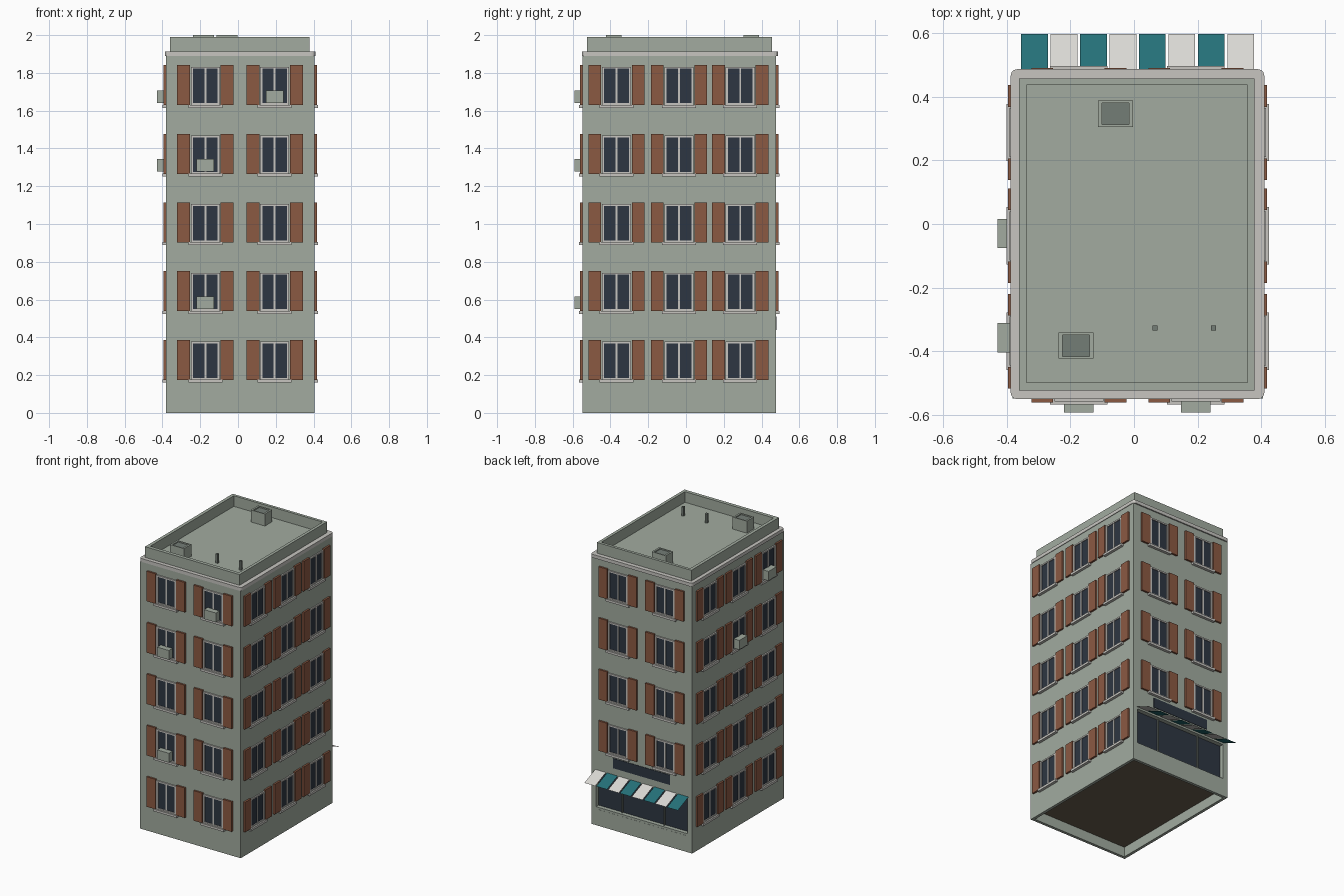
import bpy, bmesh
from math import radians
from mathutils import Vector

if "Cube" in bpy.data.objects:
    bpy.data.objects.remove(bpy.data.objects["Cube"])


def material(name, rgb):
    m = bpy.data.materials.new(name)
    m.use_nodes = True
    m.diffuse_color = (*rgb, 1)
    m.node_tree.nodes["Principled BSDF"].inputs["Base Color"].default_value = (*rgb, 1)
    return m


wall = material("wall_grey_green", (.36, .41, .35))
trim = material("trim_light_grey", (.57, .56, .53))
shutter = material("shutter_terracotta", (.26, .1, .055))
glass = material("dark_glass", (.027, .037, .054))
teal = material("awning_teal", (.018, .165, .19))
cream = material("awning_white", (.7, .69, .66))
grille = material("grille_grey", (.175, .205, .18))
earth = material("underside_brown", (.14, .11, .075))


def box(bm, x, y, z, mat=0):
    """Box between (low, high) pairs on each axis."""
    made = bmesh.ops.create_cube(bm, size=1)["verts"]
    for v in made:
        v.co = [r[1] if c > 0 else r[0] for c, r in zip(v.co, (x, y, z))]
    for f in {f for v in made for f in v.link_faces}:
        f.material_index = mat
    return made


def pocket(bm, direction, spans, depth, mat):
    """Sink a rectangle into the face that looks along direction."""
    d = Vector(direction)
    bm.normal_update()
    face = max(bm.faces, key=lambda f: (f.normal.dot(d) > .9, f.calc_area()))
    bmesh.ops.inset_individual(bm, faces=[face], thickness=.005)
    mid = face.calc_center_median()
    for v in face.verts:
        for axis, (lo, hi) in spans.items():
            v.co[axis] = hi if v.co[axis] > mid[axis] else lo
    floor = bmesh.ops.extrude_discrete_faces(bm, faces=[face])["faces"][0]
    for v in floor.verts:
        v.co -= d * depth
    floor.material_index = mat


def mesh_from(name, bm, mats):
    bm.normal_update()
    me = bpy.data.meshes.new(name)
    bm.to_mesh(me)
    bm.free()
    for m in mats:
        me.materials.append(m)
    return me


def place(name, me, loc=(0, 0, 0), turn=0):
    ob = bpy.data.objects.new(name, me)
    ob.location = loc
    ob.rotation_euler.z = radians(turn)
    bpy.context.collection.objects.link(ob)
    return ob


def block(name, x, y, z, mat):
    bm = bmesh.new()
    box(bm, x, y, z)
    return place(name, mesh_from(name, bm, [mat]))


X0, X1, Y0, Y1 = -.382, .405, -.548, .477
TOP = 1.89

# Main body, hollow underneath, with a shop recess in the back wall
bm = bmesh.new()
box(bm, (X0, X1), (Y0, Y1), (0, TOP))
pocket(bm, (0, 0, -1), {0: (X0 + .02, X1 - .02), 1: (Y0 + .02, Y1 - .02)}, .07, 1)
pocket(bm, (0, 1, 0), {0: (-.345, .37), 2: (.115, .38)}, .03, 2)
place("building_body", mesh_from("building_body", bm, [wall, earth, glass]))

# Shop mullions, sill and sign
for x in (-.15, .18):
    block("shop_mullion", (x - .004, x + .004), (Y1 - .031, Y1 - .018), (.115, .38), grille)
block("shop_sill", (-.345, .37), (Y1 - .031, Y1 - .001), (.114, .13), wall)
block("shop_sign", (-.21, .235), (Y1 - .002, Y1 + .003), (.44, .51), glass)

# Striped awning made of separate flat strips
for i in range(8):
    x = -.354 + i * .0924
    bm = bmesh.new()
    bm.faces.new([bm.verts.new(p) for p in (
        (x, Y1, .393), (x + .084, Y1, .393), (x + .084, .597, .343), (x, .597, .343))][::-1])
    bm.normal_update()
    if bm.faces[:] and next(iter(bm.faces)).normal.z < 0:
        bmesh.ops.reverse_faces(bm, faces=bm.faces[:])
    place("awning_strip", mesh_from("awning_strip", bm, [cream if i % 2 else teal]))

# Cornice with rounded corners
bm = bmesh.new()
box(bm, (X0 - .005, X1 + .004), (Y0 - .002, .486), (TOP, 1.914))
corners = [e for e in bm.edges if abs(e.verts[0].co.z - e.verts[1].co.z) > .01]
bmesh.ops.bevel(bm, geom=corners, offset=.02, segments=3, affect='EDGES', profile=.5)
place("cornice", mesh_from("cornice", bm, [trim]))

# Parapet and roof deck
bm = bmesh.new()
box(bm, (-.361, .378), (-.523, .456), (1.91, 1.99))
pocket(bm, (0, 0, 1), {0: (-.338, .357), 1: (-.498, .436)}, .075, 0)
place("parapet", mesh_from("parapet", bm, [wall]))

# Roof units with a sunk grille, and vent pipes
for x, y in ((-.058, .346), (-.182, -.382)):
    bm = bmesh.new()
    box(bm, (x - .055, x + .055), (y - .041, y + .041), (1.91, 2.0))
    pocket(bm, (0, 0, 1), {0: (x - .042, x + .042), 1: (y - .034, y + .034)}, .008, 1)
    place("roof_unit", mesh_from("roof_unit", bm, [wall, grille]))
for x in (.066, .25):
    block("vent_pipe", (x - .008, x + .008), (-.334, -.318), (1.91, 1.98), grille)

# One shuttered window, facing -y
bm = bmesh.new()
box(bm, (-.066, .066), (-.003, .004), (-.096, .088), 0)
for s in (-1, 1):
    box(bm, sorted((s * .065, s * .077)), (-.009, .004), (-.104, .097), 1)
    box(bm, sorted((s * .081, s * .149)), (-.013, .002), (-.106, .106), 2)
box(bm, (-.066, .066), (-.009, .004), (.087, .097), 1)
box(bm, (-.066, .066), (-.009, .004), (-.104, -.095), 1)
box(bm, (-.005, .005), (-.007, .004), (-.096, .088), 1)
box(bm, (-.09, .09), (-.019, .004), (-.12, -.104), 1)
window = mesh_from("window", bm, [glass, trim, shutter])

# Wall-mounted cooling unit, facing -y
bm = bmesh.new()
box(bm, (-.046, .046), (-.043, .004), (-.033, .033))
cooler = mesh_from("cooling_unit", bm, [wall])

# Windows on each floor of all four walls
floors = [.281 + i * .3635 for i in range(5)]
cols_x = (-.173, .194)
cols_y = (-.368, -.037, .287)
for i, z in enumerate(floors):
    for x in cols_x:
        place("front_window", window, (x, Y0, z))
        if i:
            place("back_window", window, (x, Y1, z), 180)
    for y in cols_y:
        place("left_window", window, (X1, y, z), 90)
        place("right_window", window, (X0, y, z), -90)

# Cooling units below some windows
for col, i in ((0, 1), (0, 3), (1, 4)):
    place("front_cooling_unit", cooler, (cols_x[col], Y0, floors[i] - .061))
for y, i in ((-.03, 3), (-.357, 4)):
    place("right_cooling_unit", cooler, (X0 - .003, y, floors[i] - .061), -90)
